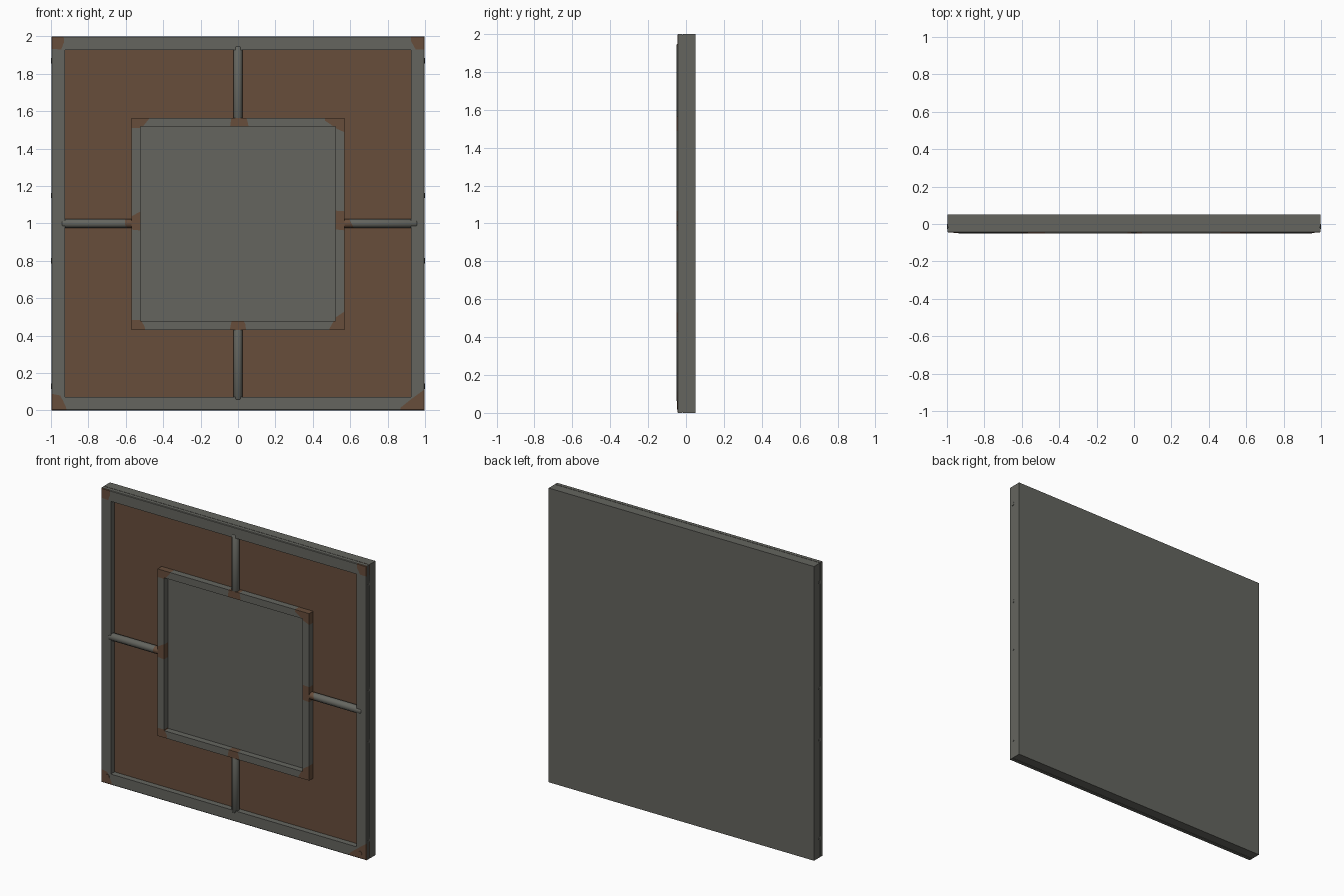
import bpy, bmesh, math
from mathutils import Vector, Matrix

if "Cube" in bpy.data.objects:
    bpy.data.objects.remove(bpy.data.objects["Cube"])


def material(name, rgb):
    m = bpy.data.materials.new(name)
    m.diffuse_color = (*rgb, 1)
    m.use_nodes = True
    m.node_tree.nodes["Principled BSDF"].inputs["Base Color"].default_value = m.diffuse_color
    return m


GREY = material("weathered_grey", (0.128, 0.13, 0.114))
RUST = material("rust_brown", (0.136, 0.075, 0.044))
FLOOR = -0.006      # depth of the recessed panels


def finish(bm, name, mats):
    bmesh.ops.recalc_face_normals(bm, faces=bm.faces)
    me = bpy.data.meshes.new(name)
    bm.to_mesh(me)
    bm.free()
    ob = bpy.data.objects.new(name, me)
    bpy.context.collection.objects.link(ob)
    for m in mats:
        me.materials.append(m)
    return ob


def box(name, x0, x1, y0, y1, z0, z1, mat):
    bm = bmesh.new()
    bmesh.ops.create_cube(bm, size=1)
    for v in bm.verts:
        v.co = Vector(((x0 + x1) / 2 + v.co.x * (x1 - x0),
                       (y0 + y1) / 2 + v.co.y * (y1 - y0),
                       (z0 + z1) / 2 + v.co.z * (z1 - z0)))
    return finish(bm, name, [mat])


def skin(bm, rings, closed):
    """Join rings of equal vertex count with quads."""
    n = len(rings[0])
    for i in range(len(rings) - (0 if closed else 1)):
        a, b = rings[i], rings[(i + 1) % len(rings)]
        for k in range(n):
            bm.faces.new((a[k], a[(k + 1) % n], b[(k + 1) % n], b[k]))


def paint(bm, patches, front_only=False):
    """Cut convex x-z outlines into the faces and colour the inside rust."""
    bmesh.ops.recalc_face_normals(bm, faces=bm.faces)
    for poly in patches:
        edges = list(zip(poly, poly[1:] + poly[:1]))
        mid = Vector((sum(p[0] for p in poly), sum(p[1] for p in poly))) / len(poly)
        tests = []
        for (ax, az), (bx, bz) in edges:
            no = Vector((bz - az, 0, ax - bx)).normalized()
            co = Vector((ax, 0, az))
            if no.dot(Vector((mid.x, 0, mid.y)) - co) < 0:
                no = -no
            tests.append((co, no))
            bmesh.ops.bisect_plane(bm, geom=bm.verts[:] + bm.edges[:] + bm.faces[:],
                                   dist=1e-5, plane_co=co, plane_no=no)
        bm.normal_update()
        for f in bm.faces:
            c = f.calc_center_median()
            if all(no.dot(c - co) > -1e-5 for co, no in tests):
                if not front_only or f.normal.y < -0.3:
                    f.material_index = 1


def frame(name, x0, x1, z0, z1, profile, patches, front_only):
    bm = bmesh.new()
    rings = [[bm.verts.new(p) for p in ((x0 + d, y, z0 + d), (x1 - d, y, z0 + d),
                                        (x1 - d, y, z1 - d), (x0 + d, y, z1 - d))]
             for d, y in profile]
    skin(bm, rings, True)
    paint(bm, patches, front_only)
    return finish(bm, name, [GREY, RUST])


def bar(name, angle, start, end, patches):
    """Octagonal strut with a rounded outer end, running out from the centre."""
    bm = bmesh.new()
    rings = []
    for t, r in ((start, 0.016), (start + 0.02, 0.0254), (end - 0.008, 0.0254),
                 (end, 0.018)):
        ring = []
        for k in range(8):
            a = math.radians(22.5 + 45 * k)
            p = Vector((t, r * math.cos(a), r * math.sin(a)))
            ring.append(bm.verts.new(Matrix.Rotation(angle, 3, 'Y') @ p
                                     + Vector((0, -0.0265, 1.0))))
        rings.append(ring)
    skin(bm, rings, False)
    bm.faces.new(rings[0])
    bm.faces.new(rings[-1])
    paint(bm, patches)
    ob = finish(bm, name, [GREY, RUST])
    ob.data.polygons.foreach_set("use_smooth", [True] * len(ob.data.polygons))
    return ob


def stud(name, loc, r, depth, axis, mat):
    bm = bmesh.new()
    rot = Matrix.Rotation(math.pi / 2, 4, axis)
    bmesh.ops.create_cone(bm, cap_ends=True, segments=8, radius1=r, radius2=r,
                          depth=depth, matrix=Matrix.Translation(loc) @ rot)
    return finish(bm, name, [mat])


# Backing slab, rusty recessed panel and plain centre panel
box("backing_slab", -0.998, 0.998, FLOOR + 0.002, 0.05, 0, 2, GREY)
box("rusty_panel", -0.95, 0.95, FLOOR, FLOOR + 0.003, 0.05, 1.95, RUST)
box("centre_panel", -0.54, 0.54, FLOOR - 0.002, FLOOR + 0.003, 0.46, 1.54, GREY)

# Outer rim with a side seam and rusted corners
frame("outer_rim", -0.998, 0.998, 0, 2,
      [(0, FLOOR + 0.002), (0, -0.015), (0.005, -0.015), (0.005, -0.018), (0, -0.018),
       (0, -0.042), (0.004, -0.0455), (0.073, -0.0455), (0.073, FLOOR + 0.002)],
      [[(-1.1, 2.1), (-0.94, 2.1), (-0.93, 1.97), (-0.945, 1.93), (-1.1, 1.94)],
       [(1.1, 2.1), (0.93, 2.1), (0.925, 1.975), (0.95, 1.93), (1.1, 1.93)],
       [(-1.1, -0.1), (-0.9, -0.1), (-0.92, 0.02), (-0.95, 0.08), (-1.1, 0.11)],
       [(1.1, -0.1), (0.87, -0.1), (0.87, 0.02), (0.925, 0.06), (1.0, 0.12), (1.1, 0.12)]],
      True)

# Inner frame with rusted corners and joints
frame("inner_frame", -0.57, 0.57, 0.43, 1.565,
      [(0, FLOOR + 0.002), (0, -0.05), (0.048, -0.05), (0.048, FLOOR + 0.002)],
      [[(-0.6, 1.6), (-0.475, 1.6), (-0.475, 1.56), (-0.515, 1.51), (-0.6, 1.51)],
       [(0.6, 1.6), (0.46, 1.6), (0.465, 1.55), (0.53, 1.505), (0.6, 1.475)],
       [(-0.6, 0.4), (-0.49, 0.4), (-0.5, 0.45), (-0.52, 0.485), (-0.6, 0.485)],
       [(0.6, 0.4), (0.485, 0.4), (0.49, 0.44), (0.525, 0.5), (0.57, 0.53), (0.6, 0.53)],
       [(-0.045, 1.5), (0.06, 1.5), (0.05, 1.55), (0.03, 1.6), (-0.03, 1.6)],
       [(-0.05, 0.4), (0.045, 0.4), (0.04, 0.46), (0.02, 0.5), (-0.03, 0.5)],
       [(-0.6, 0.97), (-0.5, 0.96), (-0.5, 1.07), (-0.53, 1.06), (-0.6, 1.02)],
       [(0.6, 0.96), (0.5, 0.97), (0.5, 1.07), (0.57, 1.065), (0.6, 1.05)]],
      False)

# Four struts joining the inner frame to the rim
joint_r = [[(0.5, 0.9), (0.62, 0.9), (0.62, 0.975), (0.58, 1.05), (0.5, 1.05)]]
joint_l = [[(-0.5, 0.9), (-0.58, 0.9), (-0.605, 1.0), (-0.6, 1.05), (-0.5, 1.05)]]
bar("right_strut", 0, 0.54, 0.96, joint_r)
bar("left_strut", math.pi, 0.54, 0.945, joint_l)
bar("top_strut", -math.pi / 2, 0.535, 0.95, [])
bar("bottom_strut", math.pi / 2, 0.54, 0.945, [])

# Bolts on the lower rim corners
stud("left_bolt", (-0.95, -0.045, 0.05), 0.016, 0.006, 'X', RUST)
stud("right_bolt", (0.95, -0.045, 0.035), 0.016, 0.006, 'X', RUST)

# Small edge studs along both sides
for side, s in (("left", -1), ("right", 1)):
    for z in (0.13, 0.8, 1.15, 1.87):
        stud(side + "_edge_stud", (s * 0.992, -0.013, z), 0.014, 0.016, 'Y', GREY)
